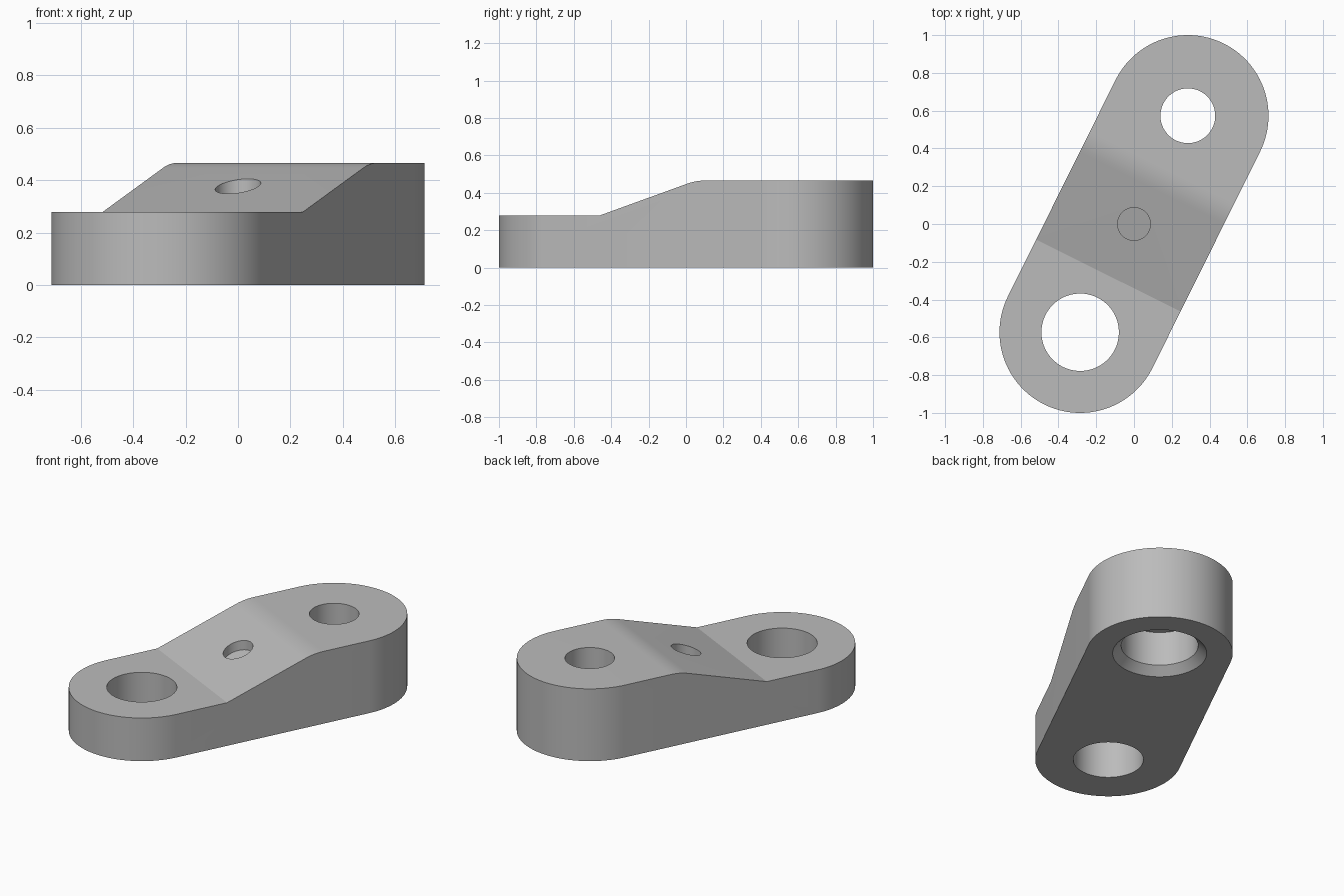
import bpy, bmesh, math
from mathutils import Matrix, Vector

default = bpy.data.objects.get("Cube")
if default:
    bpy.data.objects.remove(default, do_unlink=True)

# Main dimensions, with the link lying along local x
REACH, RADIUS = 0.64, 0.427
LOW, HIGH = 0.278, 0.466
RAMP_START, SLOPE = -0.305, math.radians(18)
RAMP_END = RAMP_START + (HIGH - LOW) / math.tan(SLOPE)
HEADING = math.atan2(0.573, 0.285)

steel = bpy.data.materials.new("steel grey")
steel.use_nodes = True
GREY = (0.5, 0.5, 0.5, 1)
steel.diffuse_color = GREY
steel.node_tree.nodes["Principled BSDF"].inputs["Base Color"].default_value = GREY


def make_object(name, bm):
    bmesh.ops.recalc_face_normals(bm, faces=bm.faces[:])
    mesh = bpy.data.meshes.new(name)
    bm.to_mesh(mesh)
    bm.free()
    mesh.materials.append(steel)
    obj = bpy.data.objects.new(name, mesh)
    bpy.context.collection.objects.link(obj)
    return obj


def prism(name, points, offset):
    """Extrude a closed outline along the offset."""
    bm = bmesh.new()
    face = bm.faces.new([bm.verts.new(p) for p in points])
    new = bmesh.ops.extrude_face_region(bm, geom=[face], use_keep_orig=True)["geom"]
    moved = [g for g in new if isinstance(g, bmesh.types.BMVert)]
    bmesh.ops.translate(bm, verts=moved, vec=offset)
    return make_object(name, bm)


def bore(name, x, rings, sides=72, tilt=0.0):
    """Round cutter through (radius, height) rings, optionally sheared along x."""
    bm = bmesh.new()
    loops = []
    for r, z in rings:
        loop = []
        for i in range(sides):
            a = math.tau * i / sides
            dx = r * math.cos(a)
            loop.append(bm.verts.new((x + dx, r * math.sin(a), z + tilt * dx)))
        loops.append(loop)
    for a, b in zip(loops, loops[1:]):
        for i in range(sides):
            j = (i + 1) % sides
            bm.faces.new((a[i], a[j], b[j], b[i]))
    bm.faces.new(loops[0])
    bm.faces.new(loops[-1])
    return make_object(name, bm)


def combine(obj, cutter, operation):
    mod = obj.modifiers.new(operation.title(), "BOOLEAN")
    mod.operation, mod.object, mod.solver = operation, cutter, "EXACT"
    bpy.context.view_layer.objects.active = obj
    bpy.ops.object.modifier_apply(modifier=mod.name)
    bpy.data.objects.remove(cutter, do_unlink=True)


# Rounded-end plan outline
outline = []
for end, start in ((1, -math.pi / 2), (-1, math.pi / 2)):
    for i in range(65):
        a = start + math.pi * i / 64
        outline.append((end * REACH + RADIUS * math.cos(a), RADIUS * math.sin(a), 0))
body = prism("link_body", outline, Vector((0, 0, 0.6)))

# Side profile with a rounded upper shoulder
tangent = 0.06
fillet = tangent / math.tan(SLOPE / 2)
shoulder = []
for i in range(7):
    a = SLOPE * i / 6
    shoulder.append((RAMP_END + tangent - fillet * math.sin(a), -1,
                     HIGH - fillet * (1 - math.cos(a))))
profile = [(-1.3, -1, -0.2), (1.3, -1, -0.2), (1.3, -1, HIGH)] + shoulder
profile += [(RAMP_START, -1, LOW), (-1.3, -1, LOW)]
combine(body, prism("profile_cutter", profile, Vector((0, 2, 0))), "INTERSECT")

# Wide plain hole in the low end
combine(body, bore("low_hole", -REACH, [(0.205, -0.1), (0.205, 0.7)]), "DIFFERENCE")

# Stepped hole in the high end, chamfered at the underside
rings = [(0.325, -0.05), (0.225, 0.05), (0.225, 0.27), (0.145, 0.27), (0.145, 0.7)]
combine(body, bore("high_hole", REACH, rings), "DIFFERENCE")

# Shallow recess in the ramp, its floor parallel to the ramp
surface = LOW - RAMP_START * math.tan(SLOPE)
combine(body, bore("ramp_recess", 0, [(0.087, surface - 0.06), (0.087, surface + 0.2)],
                   tilt=math.tan(SLOPE)), "DIFFERENCE")

# Turn the link to its diagonal heading and shade it
body.data.transform(Matrix.Rotation(HEADING, 4, "Z"))
bpy.ops.object.select_all(action="DESELECT")
body.select_set(True)
bpy.context.view_layer.objects.active = body
bpy.ops.object.shade_smooth_by_angle(angle=math.radians(10))
